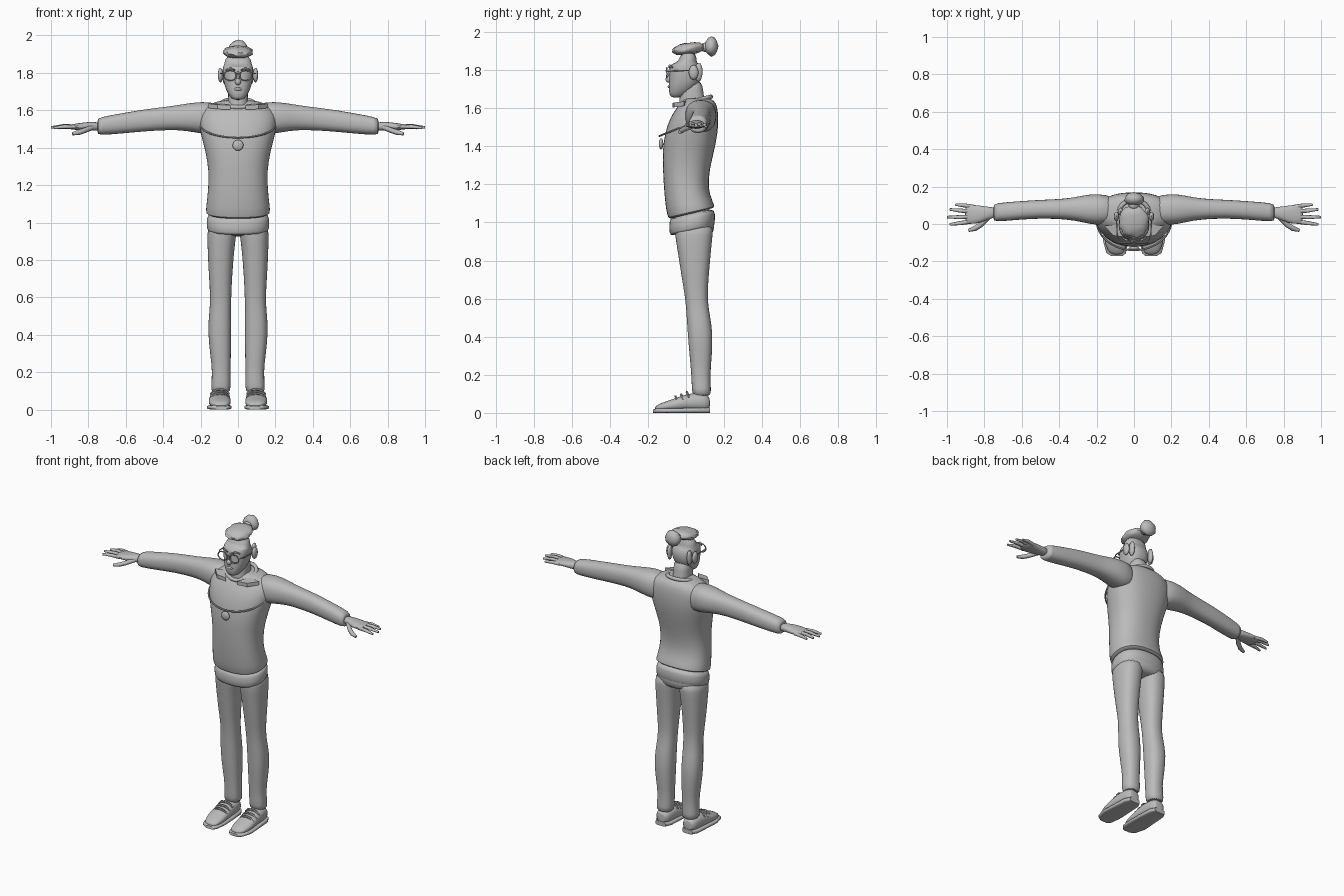
import bpy, bmesh, math, random
from mathutils import Vector, Matrix

random.seed(4)
grey = bpy.data.materials.new("plain grey")
grey.diffuse_color = (0.5, 0.5, 0.5, 1)


def finish(name, bm, mirror=False, subdiv=0, angle=50):
    bmesh.ops.recalc_face_normals(bm, faces=bm.faces[:])
    me = bpy.data.meshes.new(name)
    bm.to_mesh(me)
    bm.free()
    ob = bpy.data.objects.new(name, me)
    bpy.context.collection.objects.link(ob)
    me.materials.append(grey)
    if mirror:
        ob.modifiers.new("Mirror", 'MIRROR')
    if subdiv:
        ob.modifiers.new("Subdivision", 'SUBSURF').levels = subdiv
        ob.modifiers["Subdivision"].render_levels = subdiv
    bpy.ops.object.select_all(action='DESELECT')
    ob.select_set(True)
    bpy.context.view_layer.objects.active = ob
    bpy.ops.object.shade_smooth_by_angle(angle=math.radians(angle))
    return ob


def loft(name, axis, sections, mirror=False, sides=18, power=0.85, subdiv=1, caps=True):
    """Sections: (position, a min, a max, b min, b max[, tilt along b])."""
    bm = bmesh.new()
    ia, ib = [i for i in range(3) if i != axis]
    rings = []
    for t, a0, a1, b0, b1, *tilt in sections:
        ring = []
        for k in range(sides):
            u = 2 * math.pi * (k + 0.5) / sides
            c, s = math.cos(u), math.sin(u)
            p = [0, 0, 0]
            p[ia] = (a0 + a1) / 2 + (a1 - a0) / 2 * math.copysign(abs(c) ** power, c)
            p[ib] = (b0 + b1) / 2 + (b1 - b0) / 2 * math.copysign(abs(s) ** power, s)
            p[axis] = t + (tilt[0] * p[ib] if tilt else 0)
            ring.append(bm.verts.new(p))
        rings.append(ring)
    for r, q in zip(rings, rings[1:]):
        for k in range(sides):
            n = (k + 1) % sides
            bm.faces.new((r[k], r[n], q[n], q[k]))
    if caps:
        bm.faces.new(rings[0])
        bm.faces.new(rings[-1])
    return finish(name, bm, mirror, subdiv)


def ball(name, centre, radii, mirror=False, lumps=0, tilt=0, detail=3):
    bm = bmesh.new()
    m = Matrix.Translation(centre) @ Matrix.Rotation(tilt, 4, 'X') @ Matrix.Diagonal((*radii, 1))
    bmesh.ops.create_icosphere(bm, subdivisions=detail, radius=1)
    for v in bm.verts:
        v.co *= 1 + random.uniform(-lumps, lumps)
    bm.transform(m)
    return finish(name, bm, mirror)


def tube(name, paths, radius, mirror=False, sides=8, closed=False):
    """Each path is a list of points, with end taper when open."""
    bm = bmesh.new()
    for pts in paths:
        pts = [Vector(p) for p in pts]
        n, rings = len(pts), []
        for i, p in enumerate(pts):
            a = pts[i - 1] if (i or closed) else p
            b = pts[(i + 1) % n] if (i < n - 1 or closed) else p
            d = (b - a).normalized()
            up = Vector((0, 0, 1)) if abs(d.z) < 0.8 else Vector((0, 1, 0))
            s = d.cross(up).normalized()
            w = s.cross(d)
            r = radius * (0.6 if i == n - 1 and not closed else 1)
            rings.append([bm.verts.new(p + r * (s * math.cos(2 * math.pi * k / sides)
                          + w * math.sin(2 * math.pi * k / sides))) for k in range(sides)])
        for i in range(n if closed else n - 1):
            r, q = rings[i], rings[(i + 1) % n]
            # align ring starts where the side vector flips
            off = min(range(sides), key=lambda o: (q[o].co - r[0].co).length)
            for k in range(sides):
                bm.faces.new((r[k], r[(k + 1) % sides], q[(k + 1 + off) % sides], q[(k + off) % sides]))
        if not closed:
            bm.faces.new(rings[0])
            bm.faces.new(rings[-1])
    return finish(name, bm, mirror)


# Sweater body, hem rising towards the back
loft("sweater_body", 2, [
    (1.04, -.155, .155, -.075, .135, .25), (1.04, -.175, .175, -.095, .155, .25),
    (1.09, -.17, .17, -.107, .14, .15), (1.18, -.16, .16, -.117, .115),
    (1.28, -.157, .157, -.122, .125), (1.38, -.175, .175, -.124, .15),
    (1.47, -.20, .20, -.112, .168), (1.55, -.215, .215, -.085, .172),
    (1.61, -.195, .195, -.045, .165), (1.64, -.14, .14, -.02, .15),
    (1.655, -.08, .08, -.005, .12)], sides=24)

# Sleeves
loft("sleeve", 0, [
    (.09, .0, .15, 1.46, 1.645), (.20, -.01, .165, 1.475, 1.647), (.28, .01, .152, 1.49, 1.636),
    (.36, .025, .135, 1.495, 1.622), (.50, .03, .13, 1.487, 1.606),
    (.62, .022, .122, 1.475, 1.585), (.75, .01, .112, 1.465, 1.562),
    (.75, .025, .097, 1.48, 1.547)], mirror=True)

# Hands: palm, fingers and thumb
loft("palm", 0, [
    (.73, .035, .09, 1.49, 1.535), (.78, .025, .092, 1.49, 1.54),
    (.83, .0, .102, 1.493, 1.535), (.88, -.002, .104, 1.495, 1.527),
    (.905, .005, .1, 1.5, 1.522)], mirror=True, sides=12)
tube("fingers", [
    [(.86, .092, 1.51), (.91, .1, 1.512), (.955, .104, 1.505)],
    [(.87, .066, 1.513), (.93, .072, 1.516), (.985, .078, 1.508)],
    [(.87, .038, 1.513), (.93, .037, 1.516), (1.0, .037, 1.508)],
    [(.87, .012, 1.51), (.93, .005, 1.513), (.985, -.002, 1.506)]], .011, mirror=True)
tube("thumb", [[(.78, .035, 1.508), (.82, -.005, 1.492), (.85, -.024, 1.482), (.885, -.034, 1.474)]],
     .014, mirror=True)

# Trousers
loft("trouser_leg", 2, [
    (.085, .042, .142, .035, .132), (.12, .038, .146, .03, .132), (.20, .04, .137, .028, .127),
    (.30, .037, .15, .018, .137), (.42, .035, .163, .008, .142), (.52, .036, .154, .002, .125),
    (.60, .036, .148, -.004, .112), (.72, .03, .157, -.025, .12), (.85, .02, .163, -.045, .132),
    (.94, .008, .166, -.06, .142), (1.0, .0, .16, -.065, .145)], mirror=True)
loft("trouser_hips", 2, [
    (.925, -.12, .12, -.045, .125), (.95, -.16, .16, -.065, .148),
    (1.0, -.167, .167, -.07, .152), (1.06, -.155, .155, -.07, .145)])
loft("waist_band", 2, [
    (.945, -.16, .16, -.08, .145, .2), (.955, -.168, .168, -.088, .152, .2),
    (1.02, -.168, .168, -.09, .154, .2), (1.05, -.16, .16, -.08, .145, .2)], sides=24)

# Shoes: sole, upper, collar and laces
loft("shoe_sole", 1, [
    (-.172, .06, .12, .0, .018), (-.155, .042, .148, .0, .024), (-.09, .033, .166, .0, .024),
    (0, .036, .16, .0, .026), (.09, .042, .154, .0, .028), (.125, .06, .135, .0, .028)],
     mirror=True, power=.5, subdiv=0)
loft("shoe_upper", 1, [
    (-.165, .065, .118, .01, .03), (-.14, .045, .145, .01, .05), (-.08, .036, .16, .01, .068),
    (-.02, .04, .155, .01, .092), (.04, .042, .152, .01, .108), (.1, .048, .146, .01, .1),
    (.128, .065, .13, .015, .085)], mirror=True)
tube("shoe_laces", [
    [(.048, y, z), (.07, y - .008, z + .022), (.098, y - .01, z + .026),
     (.126, y - .008, z + .022), (.148, y, z)]
    for y, z in ((-.045, .06), (-.015, .07), (.015, .082))], .007, mirror=True, sides=6)

# Neck and head
loft("neck", 2, [
    (1.58, -.065, .065, -.045, .11), (1.64, -.055, .055, -.035, .1),
    (1.69, -.052, .052, -.03, .09), (1.75, -.055, .055, -.03, .085)])
loft("head", 2, [
    (1.655, -.025, .025, -.075, -.03), (1.67, -.042, .042, -.088, .0),
    (1.71, -.067, .067, -.092, .06), (1.76, -.08, .08, -.088, .082),
    (1.81, -.084, .084, -.086, .082), (1.835, -.08, .08, -.08, .065),
    (1.842, -.074, .074, -.035, .055), (1.90, -.068, .068, -.03, .055)], sides=20)
ball("nose", (0, -.092, 1.752), (.016, .016, .018))
ball("nose_bridge", (0, -.084, 1.78), (.009, .012, .03))
loft("lips", 0, [(-.026, -.088, -.08, 1.709, 1.717), (0, -.101, -.08, 1.702, 1.725),
                 (.026, -.088, -.08, 1.709, 1.717)], sides=10)
ball("ear", (.094, .04, 1.788), (.014, .026, .04), mirror=True, detail=2)
tube("eyebrow", [[(.016, -.086, 1.815), (.04, -.086, 1.824), (.065, -.07, 1.815)]], .006, mirror=True)

# Hair cap and bun
ball("hair_cap", (0, .012, 1.912), (.08, .088, .032), lumps=.07, tilt=.15)
ball("hair_tie", (0, .1, 1.92), (.03, .025, .025), detail=2)
ball("hair_bun", (0, .133, 1.925), (.054, .036, .053), lumps=.08, detail=2)
ball("side_hair", (.072, .066, 1.79), (.014, .022, .05), mirror=True, lumps=.06, detail=2)

# Round glasses
rim = [(.042 + .033 * math.cos(a), -.1, 1.786 + .027 * math.sin(a))
       for a in [2 * math.pi * k / 20 for k in range(20)]]
tube("glasses_rim", [rim], .004, mirror=True, sides=6, closed=True)
tube("glasses_arm", [[(.074, -.1, 1.793), (.09, -.06, 1.796), (.094, .04, 1.798)]], .004, mirror=True, sides=6)
tube("glasses_bridge", [[(-.01, -.102, 1.792), (0, -.105, 1.796), (.01, -.102, 1.792)]], .004, sides=6)

# Collar flaps and neckline
bm = bmesh.new()
for z in (1.608, 1.632):
    bm.faces.new([bm.verts.new(p) for p in (
        (.04, -.07, z - .004), (.11, -.062, z - .002), (.16, -.01, z + .004), (.09, .0, z + .008))])
bmesh.ops.bridge_loops(bm, edges=bm.edges[:])
finish("collar_flap", bm, mirror=True, angle=30)
tube("neckline", [[(.085 * math.cos(a), .045 - .085 * math.sin(a), 1.638 - .022 * math.sin(a))
                   for a in [2 * math.pi * k / 24 for k in range(24)]]], .012, closed=True)

# Necklace with round pendant
tube("necklace", [[(.2 * math.sin(a), .02 - .16 * math.cos(a), 1.52 - .066 * math.cos(a))
                   for a in [math.pi * (k / 24 - .5) for k in range(25)]]], .005, sides=6)
ball("pendant", (0, -.131, 1.413), (.029, .012, .029))
